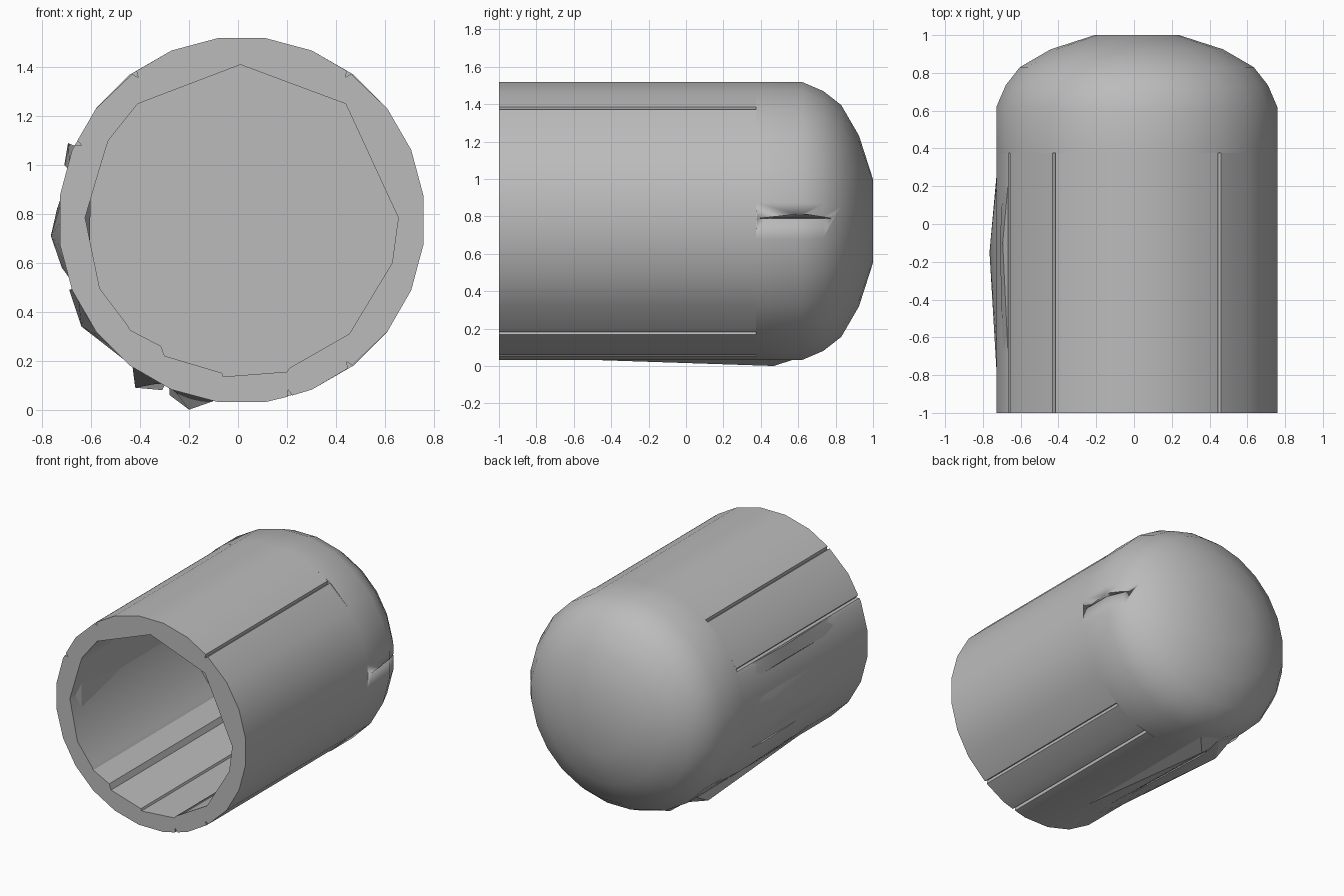
import bpy, bmesh
from math import radians, sin, cos, pi

cube = bpy.data.objects.get("Cube")
if cube:
    bpy.data.objects.remove(cube)

CX, CZ, R = 0.015, 0.775, 0.75
FRONT, SEAM = -1.0, 0.375
SIDES = 24

grey = bpy.data.materials.new("plain_grey")
grey.use_nodes = True
grey.diffuse_color = (0.5, 0.5, 0.5, 1)
grey.node_tree.nodes["Principled BSDF"].inputs["Base Color"].default_value = (0.5, 0.5, 0.5, 1)


def polar(deg, r):
    return CX + r * cos(radians(deg)), CZ + r * sin(radians(deg))


def finish(bm, name, angle=40):
    bmesh.ops.recalc_face_normals(bm, faces=bm.faces)
    mesh = bpy.data.meshes.new(name)
    bm.to_mesh(mesh)
    bm.free()
    mesh.materials.append(grey)
    ob = bpy.data.objects.new(name, mesh)
    bpy.context.collection.objects.link(ob)
    bpy.ops.object.select_all(action='DESELECT')
    ob.select_set(True)
    bpy.context.view_layer.objects.active = ob
    bpy.ops.object.shade_smooth_by_angle(angle=radians(angle))
    return ob


def hull(points, name, angle=40):
    bm = bmesh.new()
    for p in points:
        bm.verts.new(p)
    res = bmesh.ops.convex_hull(bm, input=bm.verts)
    bmesh.ops.delete(bm, geom=list({v for v in res["geom_interior"] + res["geom_unused"]
                                    if isinstance(v, bmesh.types.BMVert)}), context='VERTS')
    return finish(bm, name, angle)


# Tube: ring with narrow seams outside and an uneven polygon bore, extruded
outer = [((i + 0.5) * 360 / SIDES, R) for i in range(SIDES)]
for groove in (54, 126, 155, 285.3, 306.5):
    outer = [p for p in outer if abs(p[0] - groove) > 1.5]
    outer += [(groove - 0.8, R - 0.004), (groove, R - 0.03), (groove + 0.8, R - 0.004)]
outer = [polar(*p) for p in sorted(outer)]
bore = [(0.01, 1.41), (0.44, 1.25), (0.655, 0.785), (0.63, 0.6), (0.455, 0.31),
        (0.21, 0.17), (0.2, 0.155), (-0.06, 0.135), (-0.065, 0.15), (-0.3, 0.22),
        (-0.315, 0.26), (-0.44, 0.325), (-0.455, 0.35), (-0.565, 0.495),
        (-0.625, 0.785), (-0.54, 1.07), (-0.53, 1.1), (-0.41, 1.25)]
bm = bmesh.new()
edges = []
for loop in (outer, bore):
    vs = [bm.verts.new((x, FRONT, z)) for x, z in loop]
    edges += [bm.edges.new((vs[i - 1], vs[i])) for i in range(len(vs))]
bmesh.ops.triangle_fill(bm, edges=edges, use_beauty=True)
ext = bmesh.ops.extrude_face_region(bm, geom=bm.faces[:])
for v in ext["geom"]:
    if isinstance(v, bmesh.types.BMVert):
        v.co.y = SEAM
finish(bm, "tube_wall", 28)

# Domed cap: stacked rings closed at both ends
bm = bmesh.new()
rings = []
for y, r in ((SEAM, R), (0.62, R), (0.735, 0.7), (0.83, 0.625), (0.925, 0.46), (1.0, 0.225)):
    ring = []
    for i in range(SIDES):
        x, z = polar((i + 0.5) * 360 / SIDES, r)
        ring.append(bm.verts.new((x, y, z)))
    rings.append(ring)
for a, b in zip(rings, rings[1:]):
    for i in range(SIDES):
        bm.faces.new((a[i - 1], a[i], b[i], b[i - 1]))
bm.faces.new(rings[0])
bm.faces.new(rings[-1])
cap = finish(bm, "domed_cap")

# Thin crack in the cap on one side
notch = hull([(0.8, 0.37, 0.788), (0.8, 0.8, 0.788), (0.8, 0.62, 0.815),
              (0.5, 0.45, 0.79), (0.5, 0.75, 0.79)], "notch_cutter")
notch.hide_render = True
notch.hide_set(True)
cut = cap.modifiers.new("crack", 'BOOLEAN')
cut.operation = 'DIFFERENCE'
cut.object = notch


# Dented panels swelling out of the wall: arc start, arc end, back y, raised points
def panel(name, a0, a1, back, peaks):
    pts = []
    for k in range(5):
        a = a0 + (a1 - a0) * k / 4
        for y, r in ((FRONT, R - 0.02), (back, R - 0.02), (FRONT + 0.1, R - 0.08)):
            x, z = polar(a, r)
            pts.append((x, y, z))
    hull(pts + peaks, name, 20)


panel("side_panel", 157, 202, 0.4, [(-0.765, -0.15, 0.71), (-0.74, 0.1, 0.82), (-0.72, -0.2, 0.58)])
panel("upper_side_lip", 156, 164, SEAM, [(-0.695, -0.1, 1.09), (-0.71, -0.1, 1.0)])
panel("lower_side_panel", 203, 230, 0.5, [(-0.69, 0.1, 0.49), (-0.64, 0.3, 0.34), (-0.46, 0.2, 0.2)])
panel("lower_corner_panel", 232, 245, 0.55, [(-0.42, 0.35, 0.09), (-0.31, 0.35, 0.08)])
panel("bottom_panel", 246, 264, 0.62, [(-0.2, 0.47, 0.0), (-0.28, 0.45, 0.06)])
